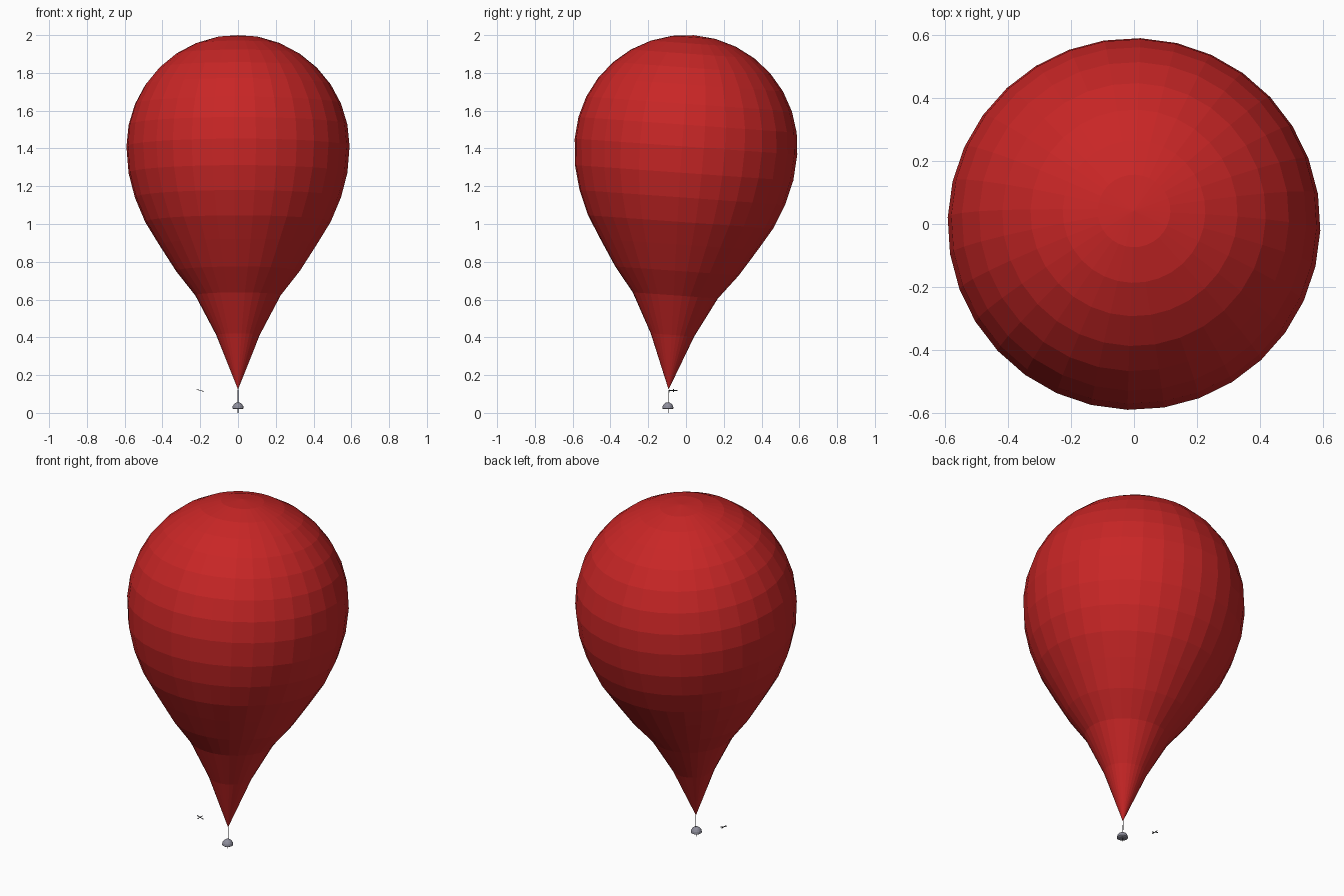
import bpy, bmesh, math
from mathutils import Matrix, Vector

if "Cube" in bpy.data.objects:
    bpy.data.objects.remove(bpy.data.objects["Cube"])


def material(name, rgb):
    m = bpy.data.materials.new(name)
    m.diffuse_color = (*rgb, 1)
    m.use_nodes = True
    m.node_tree.nodes["Principled BSDF"].inputs["Base Color"].default_value = m.diffuse_color
    return m


RED = material("balloon red", (0.58, 0.019, 0.019))
GREY = material("basket grey", (0.27, 0.27, 0.33))
DARK = material("dark metal", (0.05, 0.05, 0.06))

# Whole balloon leans slightly toward +y about the envelope centre
CENTRE_Z = 1.41
LEAN = math.radians(-4.1)


def lathe(name, profile, segs, mat, matrix):
    """Revolve (radius, z) points; radius 0 becomes a pole."""
    bm = bmesh.new()
    rings = []
    for r, z in profile:
        if r == 0:
            rings.append([bm.verts.new((0, 0, z))] * segs)
        else:
            rings.append([bm.verts.new((r * math.cos(2 * math.pi * i / segs),
                                        r * math.sin(2 * math.pi * i / segs), z))
                          for i in range(segs)])
    for a, b in zip(rings, rings[1:]):
        for i in range(segs):
            j = (i + 1) % segs
            quad = list(dict.fromkeys((a[i], a[j], b[j], b[i])))
            bm.faces.new(quad)
    bmesh.ops.recalc_face_normals(bm, faces=bm.faces[:])
    return finish(name, bm, mat, matrix)


def finish(name, bm, mat, matrix):
    bm.transform(matrix)
    me = bpy.data.meshes.new(name)
    bm.to_mesh(me)
    bm.free()
    me.materials.append(mat)
    ob = bpy.data.objects.new(name, me)
    bpy.context.collection.objects.link(ob)
    return ob


# Envelope: 32 x 16 ball with its lower rings pulled down to a point
R = 0.591
lower_z = [1.27, 1.14, 1.01, 0.89, 0.75, 0.62, 0.41, 0.12]
profile = []
for k in range(17):
    a = math.pi * k / 16
    r = 0 if k in (0, 16) else R * math.sin(a)
    z = R * math.cos(a) if k <= 8 else lower_z[k - 9] - CENTRE_Z
    profile.append((r, z))
lean = Matrix.Translation((0, 0, CENTRE_Z)) @ Matrix.Rotation(LEAN, 4, 'X')
lathe("envelope", profile, 32, RED, lean @ Matrix.Rotation(math.radians(-2), 4, 'Z'))

# Small domed basket below the tip
hang = Matrix.Translation((0, -0.096, 0))
dome = [(0, 0.056)] + [(0.03 * math.sin(a), 0.024 + 0.032 * math.cos(a))
                       for a in (math.radians(d) for d in (22, 45, 67, 90))]
lathe("basket_dome", dome + [(0.024, 0.020), (0, 0.020)], 16, GREY, hang)

# Thin cord through the basket, from the tip to the ground
cord = Matrix.Translation((0, -0.094, 0)) @ Matrix.Rotation(math.radians(-2), 4, 'X')
lathe("cord", [(0, 0), (0.0018, 0), (0.0018, 0.125), (0, 0.125)], 6, DARK, cord)

# Loose crossed bars beside the tip
place = Matrix.Translation((-0.2, -0.066, 0.119)) @ Matrix.Rotation(math.radians(16), 4, 'Y')
for name, size in (("cross_bar_long", (0.042, 0.003, 0.003)),
                   ("cross_bar_side", (0.003, 0.042, 0.003))):
    bm = bmesh.new()
    bmesh.ops.create_cube(bm, size=1)
    bmesh.ops.scale(bm, vec=Vector(size), verts=bm.verts[:])
    finish(name, bm, DARK, place)
